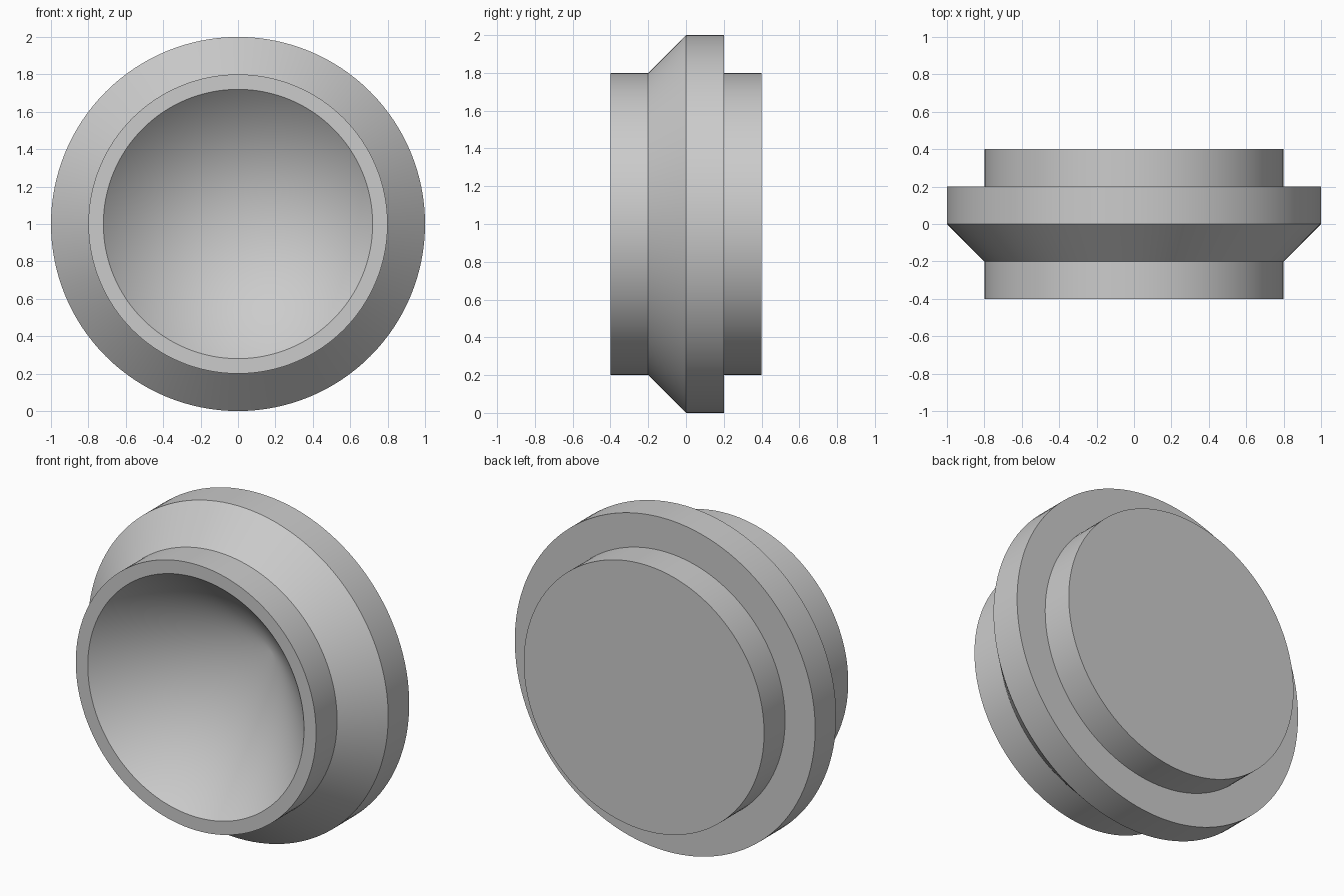
import bpy
import bmesh
import math
from mathutils import Vector

default = bpy.data.objects.get("Cube")
if default:
    bpy.data.objects.remove(default, do_unlink=True)

# Plain grey for the whole part
grey = bpy.data.materials.new("grey")
grey.use_nodes = True
colour = (0.6, 0.6, 0.6, 1.0)
grey.diffuse_color = colour
grey.node_tree.nodes["Principled BSDF"].inputs["Base Color"].default_value = colour


def lathe(name, profile, centre_z, steps):
    """Revolve (radius, y) points around the front-to-back axis."""
    bm = bmesh.new()
    verts = [bm.verts.new((r, y, 0)) for r, y in profile]
    edges = [bm.edges.new(pair) for pair in zip(verts, verts[1:])]
    bmesh.ops.spin(bm, geom=verts + edges, cent=(0, 0, 0), axis=(0, 1, 0),
                   angle=math.tau, steps=steps, use_duplicate=False)
    bmesh.ops.remove_doubles(bm, verts=bm.verts, dist=0.0001)
    bmesh.ops.recalc_face_normals(bm, faces=bm.faces)
    bmesh.ops.translate(bm, verts=bm.verts, vec=Vector((0, 0, centre_z)))
    mesh = bpy.data.meshes.new(name)
    bm.to_mesh(mesh)
    bm.free()
    obj = bpy.data.objects.new(name, mesh)
    bpy.context.collection.objects.link(obj)
    mesh.materials.append(grey)
    bpy.ops.object.select_all(action="DESELECT")
    obj.select_set(True)
    bpy.context.view_layer.objects.active = obj
    bpy.ops.object.shade_smooth_by_angle(angle=math.radians(30))
    return obj


# Conical recess, front rim, chamfered flange, back boss
profile = [
    (0, 0.315), (0.72, -0.4),
    (0.8, -0.4), (0.8, -0.2),
    (1, 0), (1, 0.2),
    (0.8, 0.2), (0.8, 0.4), (0, 0.4),
]
lathe("flanged_plug", profile, centre_z=1, steps=128)
